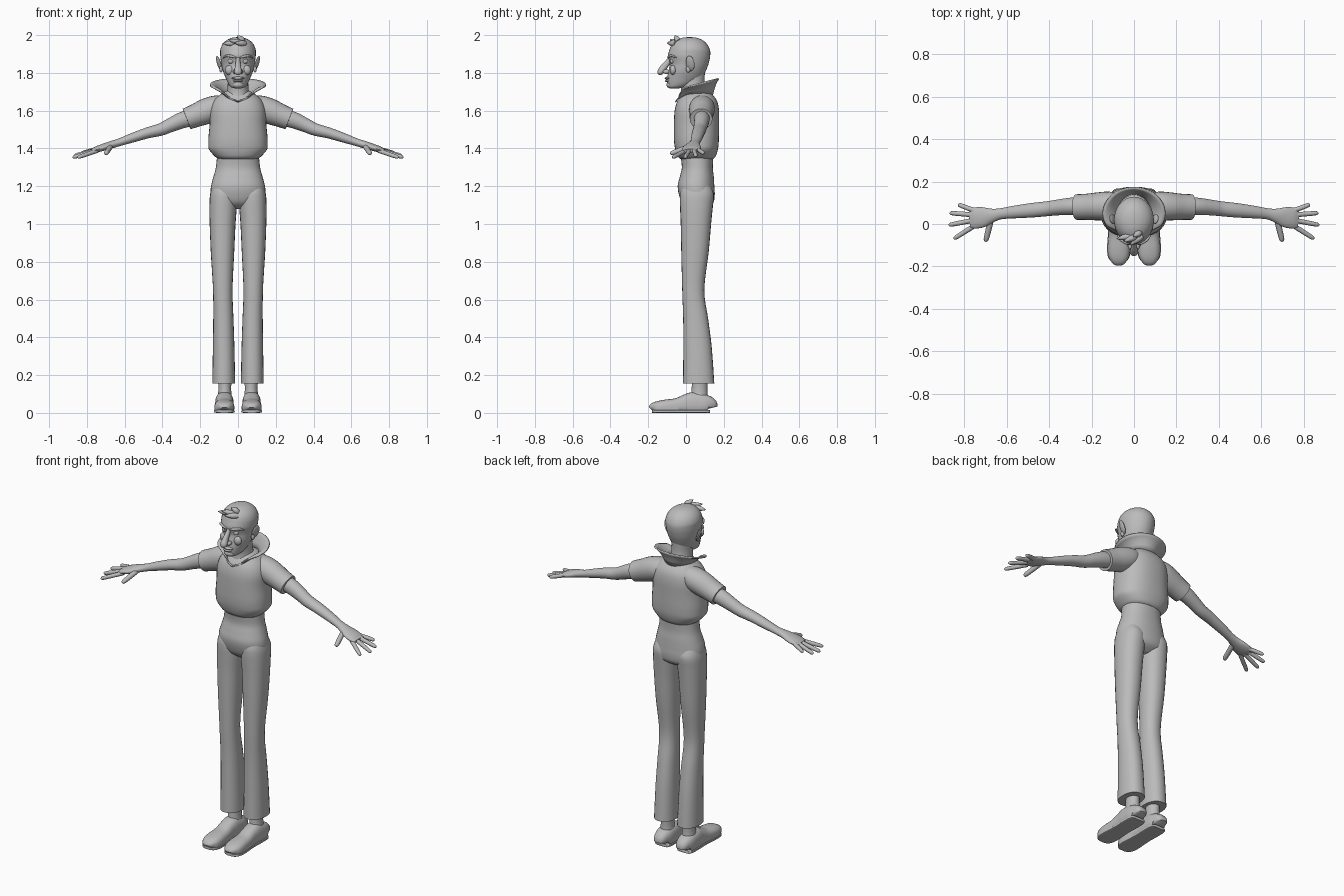
import bpy, bmesh, math
from mathutils import Vector, Matrix

grey = bpy.data.materials.new("plain grey")
grey.diffuse_color = (0.5, 0.5, 0.5, 1)
Z = Vector((0, 0, 1))


def finish(name, bm, mirror=False):
    bmesh.ops.recalc_face_normals(bm, faces=bm.faces)
    me = bpy.data.meshes.new(name)
    bm.to_mesh(me)
    bm.free()
    me.materials.append(grey)
    ob = bpy.data.objects.new(name, me)
    bpy.context.collection.objects.link(ob)
    if mirror:
        ob.modifiers.new("mirror", 'MIRROR')
    bpy.ops.object.select_all(action='DESELECT')
    ob.select_set(True)
    bpy.context.view_layer.objects.active = ob
    bpy.ops.object.shade_smooth_by_angle(angle=math.radians(40))
    return ob


def smooth_rows(rows, steps):
    # spline through the rows, kept between neighbouring values
    out = []
    for i in range(len(rows) - 1):
        a, b = rows[max(i - 1, 0)], rows[i]
        c, d = rows[i + 1], rows[min(i + 2, len(rows) - 1)]
        for s in range(steps):
            t = s / steps
            row = []
            for p, q, r, w in zip(a, b, c, d):
                v = 0.5 * (2*q + (r-p)*t + (2*p-5*q+4*r-w)*t*t + (3*q-p-3*r+w)*t**3)
                row.append(min(max(v, min(q, r)), max(q, r)))
            out.append(row)
    return out + [list(rows[-1])]


def loft(name, rows, mirror=False, n=24, steps=4, upright=False, power=1.0, floor=-1):
    # rows: x, y, z, half width, half height of each cross-section
    rows = smooth_rows(rows, steps)
    cs = [Vector(r[:3]) for r in rows]
    bm = bmesh.new()
    rings = []
    for i, r in enumerate(rows):
        if upright:
            u, v = Vector((1, 0, 0)), Vector((0, 1, 0))
        else:
            t = (cs[min(i + 1, len(cs) - 1)] - cs[max(i - 1, 0)]).normalized()
            u = t.cross(Z).normalized()
            v = u.cross(t)
        ring = []
        for k in range(n):
            a = 2 * math.pi * k / n
            c, s = math.cos(a), math.sin(a)
            c = math.copysign(abs(c) ** power, c)
            s = math.copysign(abs(s) ** power, s)
            p = cs[i] + u * r[3] * c + v * r[4] * s
            p.z = max(p.z, floor)
            ring.append(bm.verts.new(p))
        rings.append(ring)
    for a, b in zip(rings, rings[1:]):
        for k in range(n):
            m = (k + 1) % n
            bm.faces.new((a[k], a[m], b[m], b[k]))
    bm.faces.new(rings[0])
    bm.faces.new(rings[-1])
    return finish(name, bm, mirror)


def stack(name, rows, mirror=False, **kw):
    # rows: z, x from, x to, y from, y to
    return loft(name, [((a + b) / 2, (c + d) / 2, z, (b - a) / 2, (d - c) / 2)
                       for z, a, b, c, d in rows], mirror, upright=True, **kw)


def ball(name, loc, size, rot=(0, 0, 0), mirror=False):
    bm = bmesh.new()
    bmesh.ops.create_uvsphere(bm, u_segments=20, v_segments=12, radius=1)
    m = Matrix.Translation(loc)
    for axis, ang in zip("XYZ", rot):
        m = m @ Matrix.Rotation(ang, 4, axis)
    bm.transform(m @ Matrix.Diagonal((*size, 1)))
    return finish(name, bm, mirror)


# shirt body and trousers
stack("shirt", [(1.345, -.105, .105, -.03, .145), (1.36, -.125, .125, -.045, .158),
                (1.40, -.156, .156, -.058, .17), (1.45, -.157, .157, -.064, .174),
                (1.53, -.15, .15, -.064, .175), (1.60, -.148, .148, -.06, .175),
                (1.65, -.13, .13, -.046, .165), (1.685, -.095, .095, -.022, .14),
                (1.705, -.06, .06, -.005, .11)], n=36, power=.85)
stack("trouser_hips", [(1.37, -.11, .11, -.03, .145), (1.30, -.117, .117, -.022, .142),
                       (1.25, -.13, .13, -.033, .147), (1.20, -.143, .143, -.044, .15),
                       (1.15, -.145, .145, -.036, .152), (1.11, -.125, .125, -.018, .142),
                       (1.08, -.07, .07, .02, .10)], n=36, power=.9)
stack("trouser_leg", [(1.22, .03, .13, -.01, .12), (1.16, .008, .147, -.032, .148),
                      (1.10, .006, .151, -.032, .143), (1.0, .013, .15, -.028, .133),
                      (.85, .02, .144, -.025, .12), (.65, .029, .132, -.02, .097),
                      (.5, .024, .131, -.015, .117), (.35, .019, .133, -.014, .136),
                      (.155, .015, .136, -.016, .15)], True, power=.9)

# ankles and shoes
stack("ankle", [(.18, .034, .106, .03, .115), (.12, .036, .104, .03, .113),
                (.06, .03, .112, .02, .118)], True)
shoe = [(.128, .03, .06), (.122, .042, .085), (.09, .049, .1), (.04, .049, .11),
        (0, .047, .098), (-.05, .049, .078), (-.11, .053, .07), (-.15, .05, .062),
        (-.172, .038, .052), (-.18, .022, .036)]
loft("shoe", [(.072, y, h * .4, w, h * .6) for y, w, h in shoe], True, power=.75, floor=.012)
loft("shoe_sole", [(.072, y, .008, w + .002, .008) for y, w, h in shoe], True, power=.4)

# sleeves and arms
loft("sleeve", [(.07, .085, 1.63, .06, .055), (.12, .085, 1.614, .068, .066),
                (.17, .083, 1.596, .066, .068), (.22, .081, 1.576, .062, .062),
                (.272, .08, 1.556, .06, .058)], True)
loft("arm", [(.24, .085, 1.565, .042, .045), (.30, .083, 1.548, .041, .043),
             (.36, .078, 1.522, .037, .037), (.41, .072, 1.5, .035, .033),
             (.48, .065, 1.482, .034, .029), (.56, .057, 1.456, .03, .025),
             (.63, .048, 1.432, .026, .02), (.67, .04, 1.42, .033, .02),
             (.71, .033, 1.407, .047, .019), (.75, .028, 1.395, .05, .016),
             (.775, .026, 1.388, .042, .009)], True)

# fingers and thumb: root and tip of each
fingers = {"little_finger": ((.745, .06, 1.397), (.83, .092, 1.375)),
           "ring_finger": ((.755, .043, 1.393), (.87, .052, 1.36)),
           "middle_finger": ((.755, .018, 1.39), (.875, -.005, 1.352)),
           "index_finger": ((.745, -.003, 1.388), (.85, -.07, 1.352)),
           "thumb": ((.675, .02, 1.41), (.70, -.083, 1.372))}
for name, (a, b) in fingers.items():
    a, b = Vector(a), Vector(b)
    r = .014 if name == "thumb" else .0115
    loft(name, [(*a.lerp(b, t), r * k, r * k) for t, k in
                ((0, 1), (.35, 1), (.7, .95), (.9, .85), (.97, .6), (1, .2))],
         True, n=12, steps=2)

# neck and head
stack("neck", [(1.66, -.07, .07, -.03, .11), (1.70, -.058, .058, -.025, .105),
               (1.75, -.054, .054, -.03, .098), (1.80, -.055, .055, -.03, .1)])
stack("head", [(1.718, -.015, .015, -.085, -.04), (1.724, -.036, .036, -.096, 0),
               (1.74, -.05, .05, -.1, .045), (1.77, -.064, .064, -.1, .085),
               (1.81, -.08, .08, -.093, .105), (1.85, -.088, .088, -.086, .12),
               (1.89, -.094, .094, -.096, .128), (1.92, -.094, .094, -.088, .127),
               (1.95, -.083, .083, -.076, .113), (1.972, -.062, .062, -.055, .09),
               (1.985, -.035, .035, -.025, .06), (1.989, -.008, .008, .01, .03)], n=32)

# face
loft("nose", [(0, -.078, 1.885, .01, .012), (0, -.094, 1.86, .012, .014),
              (0, -.116, 1.832, .016, .018), (0, -.132, 1.81, .02, .018),
              (0, -.139, 1.797, .017, .013), (0, -.142, 1.79, .006, .005)], n=16)
ball("nostril", (.015, -.104, 1.806), (.013, .018, .012), mirror=True)
ball("eye", (.036, -.072, 1.862), (.017, .013, .014), mirror=True)
loft("eyebrow", [(.01, -.091, 1.88, .006, .004), (.035, -.089, 1.888, .008, .007),
                 (.062, -.073, 1.89, .007, .006), (.078, -.052, 1.88, .003, .003)], True, n=12)
ball("cheek", (.045, -.068, 1.815), (.024, .018, .026), mirror=True)
ball("upper_lip", (0, -.098, 1.772), (.034, .015, .008))
ball("lower_lip", (0, -.098, 1.758), (.026, .013, .007))
ball("chin", (0, -.084, 1.737), (.03, .02, .018))
ball("ear", (.1, .022, 1.85), (.009, .024, .042), (.12, .3, -.35), True)
ball("ear_lobe", (.09, .012, 1.82), (.009, .013, .018), mirror=True)

# swept tuft of hair at the hairline
for i, (a, b) in enumerate((((.03, -.04, 1.968), (-.005, -.06, 1.998)),
                            ((.015, -.055, 1.96), (-.05, -.085, 1.975)),
                            ((-.01, -.055, 1.958), (-.083, -.07, 1.955)),
                            ((.04, -.055, 1.955), (-.02, -.1, 1.958)))):
    a, b = Vector(a), Vector(b)
    loft("hair_lock_%d" % (i + 1), [(*a.lerp(b, t), r, r) for t, r in
         ((0, .012), (.3, .016), (.65, .011), (1, .001))], n=10, steps=3)

# flared stand-up collar narrowing to a point at the neckline
bm = bmesh.new()
rows = []
for i in range(-45, 46):
    deg = abs(i) * 4
    a = math.radians(i * 4)
    drop = max(0, (deg - 110) / 70)
    flare = min(1, max(.06, (150 - deg) / 32))
    base = Vector((.078 * math.sin(a), .043 + .096 * math.cos(a), 1.685 - .04 * drop))
    rim = Vector((.148 * math.sin(a), .05 + .122 * math.cos(a), 1.737 + .033 * math.cos(a)))
    rows.append([bm.verts.new(base.lerp(rim, flare * t) + Z * .012 * flare * math.sin(math.pi * t))
                 for t in (0, .25, .5, .75, 1)])
for p, q in zip(rows, rows[1:]):
    for k in range(4):
        bm.faces.new((p[k], p[k + 1], q[k + 1], q[k]))
collar = finish("collar", bm)
mod = collar.modifiers.new("thickness", 'SOLIDIFY')
mod.thickness, mod.offset = .008, 0
